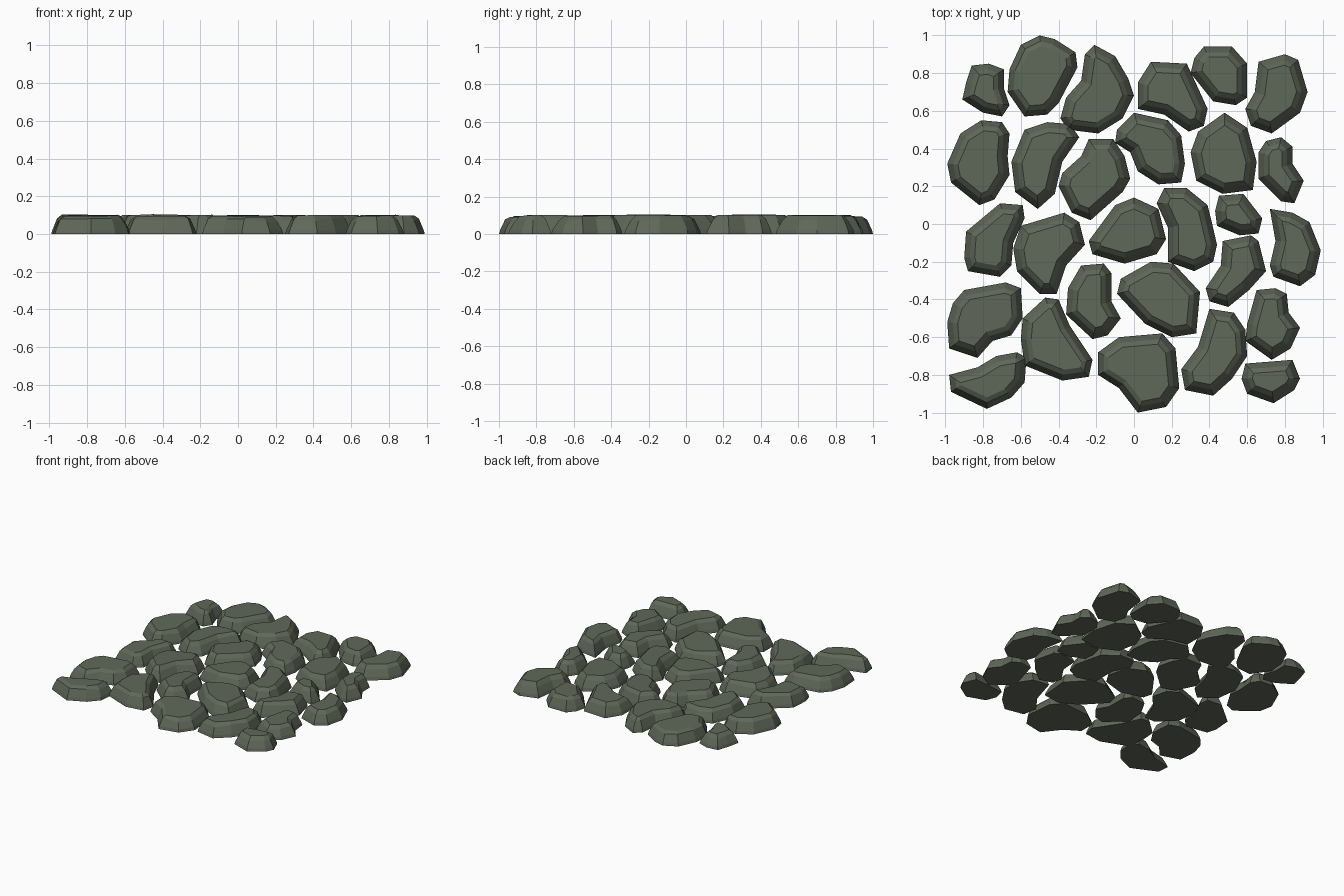
import bpy, bmesh, random
from mathutils import Vector

random.seed(4)
moss = bpy.data.materials.new("mossy grey stone")
moss.diffuse_color = (0.115, 0.138, 0.10, 1)
count = 0


def inset(pts, d):
    """Offset a clockwise outline inwards by d."""
    out = []
    n = len(pts)
    for i, p in enumerate(pts):
        a = (p - pts[i - 1]).normalized()
        b = (pts[(i + 1) % n] - p).normalized()
        na, nb = Vector((a.y, -a.x)), Vector((b.y, -b.x))
        m = (na + nb).normalized()
        out.append(p + m * d / max(m.dot(na), 0.6))
    return out


def stone(*outline):
    """Flat paving stone: steep lower side, softer shoulder, slightly tilted top."""
    global count
    count += 1
    pts = [Vector(p) for p in outline]
    c = sum(pts, Vector((0, 0))) / len(pts)
    tilt = Vector((random.uniform(-.03, .03), random.uniform(-.03, .03)))
    top = random.uniform(.094, .101)
    bm = bmesh.new()
    rings = []
    for d, z, t in ((0, .002, 0), (.006, .022, 0), (.03, .074, .6), (.055, top, 1)):
        ring = []
        for p in inset(pts, d):
            zz = z + t * tilt.dot(p - c)
            if 0 < t < 1:
                zz += random.uniform(-.008, .008)
            ring.append(bm.verts.new((p.x, p.y, zz)))
        rings.append(ring)
    for v in rings[0]:
        v.co.z = 0
    n = len(pts)
    for lo, hi in zip(rings, rings[1:]):
        for i in range(n):
            j = (i + 1) % n
            bm.faces.new((lo[i], hi[i], hi[j], lo[j]))
    bm.faces.new(rings[0])
    bm.faces.new(rings[-1][::-1])
    bmesh.ops.recalc_face_normals(bm, faces=bm.faces[:])
    me = bpy.data.meshes.new("stone")
    bm.to_mesh(me)
    bm.free()
    me.materials.append(moss)
    ob = bpy.data.objects.new(f"paving_stone_{count:02d}", me)
    bpy.context.collection.objects.link(ob)


# back row
stone((-.86, .84), (-.77, .85), (-.69, .82), (-.69, .72), (-.66, .63), (-.70, .57), (-.80, .59), (-.91, .66), (-.89, .75))
stone((-.60, .95), (-.50, 1.0), (-.42, .98), (-.31, .91), (-.30, .83), (-.40, .64), (-.46, .58), (-.58, .57), (-.67, .70), (-.66, .82))
stone((-.21, .95), (-.10, .89), (-.03, .77), (0, .68), (-.06, .56), (-.19, .48), (-.35, .50), (-.39, .56), (-.36, .67), (-.28, .76), (-.26, .90))
stone((.09, .86), (.28, .85), (.34, .72), (.39, .61), (.37, .52), (.29, .49), (.16, .58), (.02, .61), (.02, .75))
stone((.37, .94), (.52, .94), (.60, .85), (.60, .67), (.54, .63), (.42, .65), (.30, .80), (.32, .88))
stone((.66, .86), (.80, .90), (.87, .87), (.92, .70), (.88, .59), (.73, .48), (.62, .52), (.59, .61), (.64, .70))
# second row
stone((-.81, .55), (-.70, .54), (-.66, .48), (-.67, .36), (-.66, .26), (-.74, .13), (-.82, .10), (-.97, .22), (-.99, .32), (-.92, .48))
stone((-.58, .50), (-.46, .54), (-.34, .53), (-.29, .46), (-.38, .33), (-.42, .16), (-.51, .08), (-.63, .17), (-.65, .33))
stone((-.24, .45), (-.11, .45), (-.05, .36), (-.02, .24), (-.06, .17), (-.23, .02), (-.33, .06), (-.40, .20), (-.38, .27), (-.28, .36))
stone((0, .59), (.18, .55), (.25, .47), (.27, .32), (.25, .22), (.13, .21), (.02, .28), (-.02, .38), (-.10, .43), (-.09, .50))
stone((.48, .59), (.60, .51), (.65, .33), (.63, .18), (.47, .16), (.33, .23), (.30, .38), (.34, .49))
stone((.70, .44), (.78, .46), (.84, .41), (.84, .32), (.90, .23), (.85, .11), (.78, .12), (.66, .24), (.66, .38))
# middle row
stone((-.71, .11), (-.59, .10), (-.58, .03), (-.64, -.10), (-.65, -.22), (-.71, -.28), (-.88, -.25), (-.90, -.18), (-.89, -.04))
stone((-.37, .06), (-.29, .01), (-.26, -.11), (-.36, -.22), (-.41, -.37), (-.50, -.37), (-.62, -.25), (-.64, -.13), (-.60, -.01))
stone((-.10, .10), (0, .14), (.13, .08), (.17, -.08), (.12, -.16), (-.05, -.21), (-.22, -.16), (-.24, -.09))
stone((.16, .19), (.28, .19), (.39, .10), (.41, .02), (.44, -.11), (.42, -.20), (.32, -.25), (.18, -.20), (.18, -.02), (.12, .11))
stone((.45, .15), (.58, .16), (.68, .03), (.66, -.05), (.56, -.06), (.44, -.01), (.43, .07))
stone((.47, -.09), (.62, -.06), (.66, -.09), (.70, -.25), (.61, -.35), (.50, -.44), (.40, -.41), (.38, -.34), (.46, -.22))
stone((.72, .08), (.84, .06), (.93, .01), (.99, -.14), (.96, -.27), (.88, -.33), (.74, -.28), (.72, -.22), (.75, -.09))
# fourth row
stone((-.90, -.35), (-.68, -.31), (-.60, -.34), (-.59, -.50), (-.65, -.59), (-.75, -.62), (-.83, -.71), (-.98, -.66), (-.99, -.52), (-.96, -.42))
stone((-.47, -.39), (-.40, -.40), (-.34, -.54), (-.22, -.72), (-.24, -.81), (-.38, -.83), (-.58, -.75), (-.60, -.61), (-.59, -.50))
stone((-.28, -.22), (-.16, -.21), (-.12, -.26), (-.12, -.41), (-.07, -.50), (-.14, -.59), (-.22, -.61), (-.36, -.48), (-.35, -.34))
stone((.09, -.20), (.21, -.21), (.35, -.36), (.33, -.58), (.20, -.60), (.06, -.53), (-.09, -.37), (-.07, -.29))
# front row
stone((-.08, -.60), (.15, -.58), (.22, -.66), (.24, -.87), (.17, -.97), (.02, -1.0), (-.08, -.87), (-.19, -.80), (-.19, -.68))
stone((.40, -.45), (.53, -.47), (.59, -.56), (.60, -.70), (.52, -.82), (.42, -.91), (.27, -.88), (.25, -.77), (.34, -.65))
stone((.65, -.35), (.75, -.34), (.81, -.37), (.82, -.47), (.88, -.55), (.83, -.66), (.73, -.72), (.59, -.62), (.60, -.53))
stone((.59, -.74), (.84, -.72), (.88, -.82), (.85, -.88), (.74, -.95), (.60, -.90), (.57, -.82))
stone((-.73, -.70), (-.62, -.68), (-.57, -.71), (-.58, -.84), (-.65, -.92), (-.78, -.98), (-.97, -.89), (-.98, -.80), (-.83, -.76))
